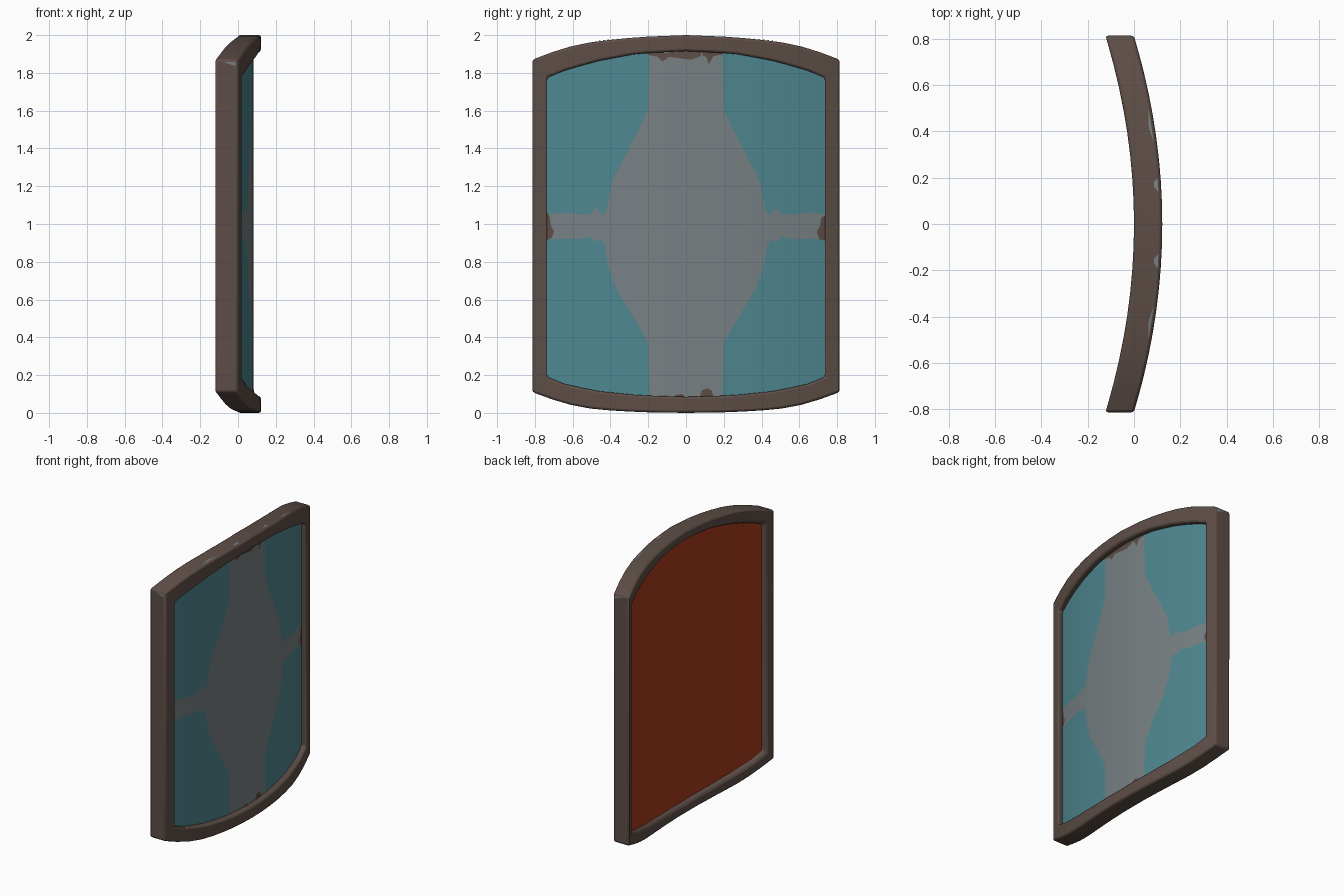
import bpy, bmesh, math

if "Cube" in bpy.data.objects:
    bpy.data.objects.remove(bpy.data.objects["Cube"])


def material(name, rgb):
    m = bpy.data.materials.new(name)
    m.diffuse_color = (*[(c / 255) ** 2.2 for c in rgb], 1)
    m.use_nodes = True
    m.node_tree.nodes["Principled BSDF"].inputs["Base Color"].default_value = m.diffuse_color
    return m


BROWN = material("brown frame", (94, 79, 72))
TEAL = material("teal paint", (80, 134, 143))
GREY = material("worn grey", (119, 128, 131))
RED = material("rust red", (168, 61, 33))


def interp(points, v):
    """Piecewise linear lookup."""
    if v <= points[0][0]:
        return points[0][1]
    for (a, fa), (b, fb) in zip(points, points[1:]):
        if v <= b:
            return fa + (fb - fa) * (v - a) / (b - a)
    return points[-1][1]


def bow(y):
    """Front surface of the curved shield."""
    return 0.122 - 0.122 * (y / 0.81) ** 2


def make(name, bm, mats):
    me = bpy.data.meshes.new(name)
    bm.to_mesh(me)
    bm.free()
    for m in mats:
        me.materials.append(m)
    ob = bpy.data.objects.new(name, me)
    bpy.context.collection.objects.link(ob)
    return ob


def smooth(ob, angle):
    bpy.ops.object.select_all(action='DESELECT')
    ob.select_set(True)
    bpy.context.view_layer.objects.active = ob
    bpy.ops.object.shade_smooth_by_angle(angle=math.radians(angle))


# Outline heights over |y|
OUT_TOP = [(0, 2.0), (.25, 1.99), (.48, 1.967), (.65, 1.932), (.813, 1.87)]
OUT_BOT = [(0, 0.0), (.25, 0.004), (.48, 0.018), (.65, 0.05), (.813, 0.11)]
IN_TOP = [(0, 1.915), (.25, 1.903), (.48, 1.86), (.65, 1.81), (.735, 1.775)]
IN_BOT = [(0, 0.085), (.25, 0.093), (.48, 0.117), (.65, 0.155), (.735, 0.19)]

# Frame: section swept round the outline, opening flared at the back
N = 16
ts = [-1 + 2 * i / N for i in range(N + 1)]
bm = bmesh.new()
rings = []
for t, top in [(t, True) for t in ts] + [(-t, False) for t in ts]:
    yo, yi, yb = 0.813 * t, 0.735 * t, 0.755 * t
    zo = interp(OUT_TOP if top else OUT_BOT, abs(yo))
    zi = interp(IN_TOP if top else IN_BOT, abs(yi))
    zb = zi + (.024 if top else -.024)
    rings.append([bm.verts.new(p) for p in (
        (bow(yo), yo, zo), (bow(yi), yi, zi), (bow(yi) - .07, yi, zi),
        (bow(yb) - .122, yb, zb), (bow(yo) - .122, yo, zo))])
for a, b in zip(rings, rings[1:] + rings[:1]):
    for k in range(5):
        j = (k + 1) % 5
        bm.faces.new((a[k], a[j], b[j], b[k]))
bmesh.ops.recalc_face_normals(bm, faces=bm.faces)
frame = make("frame", bm, [BROWN])
bev = frame.modifiers.new("soft edges", 'BEVEL')
bev.width, bev.segments, bev.limit_method = 0.012, 2, 'ANGLE'
bev.angle_limit = math.radians(40)
smooth(frame, 35)

# Panel front and back: columns split into teal, grey emblem, teal
EMB_TOP = [(.2, 1.61), (.25, 1.5), (.39, 1.23), (.41, 1.12), (.43, 1.055), (.455, 1.055),
           (.48, 1.09), (.51, 1.045), (.65, 1.06), (.76, 1.05)]
EMB_BOT = [(.19, .35), (.25, .46), (.37, .66), (.41, .77), (.435, .92), (.455, .92),
           (.475, .9), (.5, .935), (.56, .92), (.76, .92)]
half = [0, .1, .192, .2, .25, .32, .37, .39, .41, .43, .455, .478, .505, .56, .65, .7, .735, .76]


def panel(name, depth, mats, facing):
    bm = bmesh.new()
    cols = []
    for y in [-v for v in half[:0:-1]] + half:
        a = abs(y)
        b, t = interp(IN_BOT, a) - .025, interp(IN_TOP, a) + .025
        lo, hi = (b + .002, t - .002) if a < .195 else (interp(EMB_BOT, a), interp(EMB_TOP, a))
        cols.append([bm.verts.new((bow(y) - depth, y, z)) for z in (b, lo, hi, t)])
    for c, d in zip(cols, cols[1:]):
        for k in range(3):
            f = bm.faces.new((c[k], d[k], d[k + 1], c[k + 1])[::facing])
            f.material_index = int(k == 1)
    smooth(make(name, bm, mats), 35)


panel("panel_front", .04, [TEAL, GREY], 1)
panel("panel_back", .092, [RED, RED], -1)

# Chipped paint beside the frame, outlines in y, z on the panel front
chips = [
    [(-.74, 1.07), (-.722, 1.04), (-.715, .99), (-.698, .96), (-.71, .93), (-.74, .91)],
    [(.74, 1.05), (.715, 1.03), (.71, .99), (.692, .96), (.705, .92), (.74, .91)],
    [(.08, 1.93), (.09, 1.89), (.108, 1.885), (.12, 1.845), (.145, 1.888), (.2, 1.9), (.2, 1.92)],
    [(-.22, 1.92), (-.2, 1.895), (-.15, 1.885), (-.125, 1.86), (-.09, 1.885), (-.02, 1.875),
     (.03, 1.87), (.08, 1.89), (.08, 1.93)],
    [(.07, .08), (.085, .12), (.11, .13), (.135, .12), (.145, .08)],
    [(-.07, .08), (-.05, .097), (-.02, .1), (.0, .08)],
]
bm = bmesh.new()
for pts in chips:
    f = bm.faces.new([bm.verts.new((bow(y) - .037, y, z)) for y, z in pts])
    f.normal_update()
    if f.normal.x < 0:
        f.normal_flip()
make("paint_chips", bm, [BROWN])

# Worn grey spots on the top front edge and the upper corners of the frame
bm = bmesh.new()
for y0, y1, w in [(.35, .5, .012), (.14, .2, .018), (-.19, -.13, .018), (-.5, -.35, .012)]:
    ym = (y0 + y1) / 2
    bm.faces.new([bm.verts.new((bow(y) - d, y, interp(OUT_TOP, abs(y)) + .002)) for y, d in (
        (y0, .013), (y1, .013), (ym + .01, .013 + w), (ym - .01, .013 + w))])
for s in (1, -1):
    bm.faces.new([bm.verts.new((x, s * .815, z)) for x, z in (
        (-.075, 1.858), (-.012, 1.858), (-.012, 1.835), (-.04, 1.845))][::s])
make("edge_wear", bm, [GREY])
